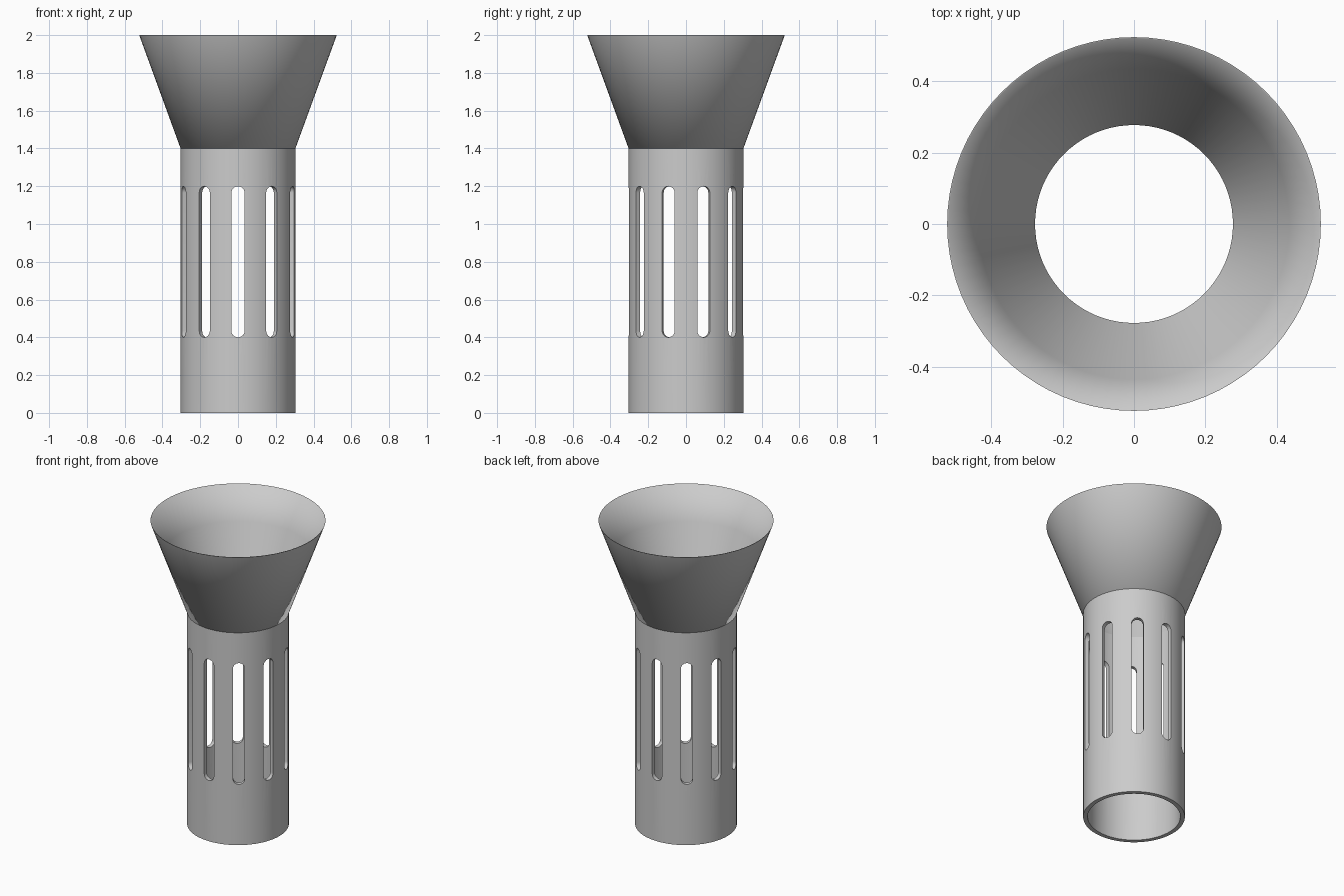
import bpy, bmesh, math
from mathutils import Matrix, Vector

OUTER, INNER, RIM = 0.304, 0.277, 0.523
NECK, TOP = 1.4, 2.0
SLOT_HALF, SLOT_LOW, SLOT_HIGH = 0.035, 0.4, 1.2
SLOTS, SIDES = 10, 80

cube = bpy.data.objects.get("Cube")
if cube:
    bpy.data.objects.remove(cube, do_unlink=True)

grey = bpy.data.materials.new("plain grey")
grey.use_nodes = True
colour = (0.6, 0.6, 0.6, 1)
grey.diffuse_color = colour
grey.node_tree.nodes["Principled BSDF"].inputs["Base Color"].default_value = colour


def make_object(name, bm):
    bmesh.ops.recalc_face_normals(bm, faces=bm.faces)
    mesh = bpy.data.meshes.new(name)
    bm.to_mesh(mesh)
    bm.free()
    obj = bpy.data.objects.new(name, mesh)
    mesh.materials.append(grey)
    bpy.context.collection.objects.link(obj)
    return obj


def lathe(name, profile):
    """Revolve a closed (radius, height) profile around z."""
    bm = bmesh.new()
    rings = []
    for r, z in profile:
        angles = [math.tau * i / SIDES for i in range(SIDES)]
        rings.append([bm.verts.new((r * math.cos(a), r * math.sin(a), z)) for a in angles])
    for k, ring in enumerate(rings):
        after = rings[(k + 1) % len(rings)]
        for i in range(SIDES):
            j = (i + 1) % SIDES
            bm.faces.new((ring[i], ring[j], after[j], after[i]))
    return make_object(name, bm)


def smooth(obj, degrees):
    bpy.ops.object.select_all(action="DESELECT")
    obj.select_set(True)
    bpy.context.view_layer.objects.active = obj
    bpy.ops.object.shade_smooth_by_angle(angle=math.radians(degrees))


# Slotted tube
tube = lathe("slotted_tube", [(OUTER, 0), (OUTER, NECK), (INNER, NECK), (INNER, 0)])

# Round-ended slot cutters set around the tube, the first one at the front
bm = bmesh.new()
outline = []
for centre, start in ((SLOT_HIGH - SLOT_HALF, 0), (SLOT_LOW + SLOT_HALF, math.pi)):
    for i in range(13):
        a = start + math.pi * i / 12
        outline.append((SLOT_HALF * math.cos(a), centre + SLOT_HALF * math.sin(a)))
for s in range(SLOTS):
    turn = Matrix.Rotation(math.tau * s / SLOTS, 3, "Z")
    face = bm.faces.new([bm.verts.new(turn @ Vector((x, -0.2, z))) for x, z in outline])
    moved = bmesh.ops.extrude_face_region(bm, geom=[face])["geom"]
    verts = [v for v in moved if isinstance(v, bmesh.types.BMVert)]
    bmesh.ops.translate(bm, verts=verts, vec=turn @ Vector((0, -0.2, 0)))
bmesh.ops.holes_fill(bm, edges=bm.edges)
cutter = make_object("slot_cutter", bm)
cutter.hide_render = True

cut = tube.modifiers.new("slots", "BOOLEAN")
cut.operation = "DIFFERENCE"
cut.solver = "EXACT"
cut.object = cutter
bpy.context.view_layer.objects.active = tube
bpy.ops.object.modifier_apply(modifier=cut.name)
bpy.data.objects.remove(cutter, do_unlink=True)
smooth(tube, 30)

# Flared funnel, tapering to a thin rim that shades softly into the inside
LIP = RIM - 0.003
blend = 0.65
funnel = lathe("funnel", [
    (OUTER, NECK), (RIM, TOP), (LIP, TOP),
    (INNER + (LIP - INNER) * blend, NECK + (TOP - NECK) * blend),
    (INNER, NECK)])
smooth(funnel, 80)
